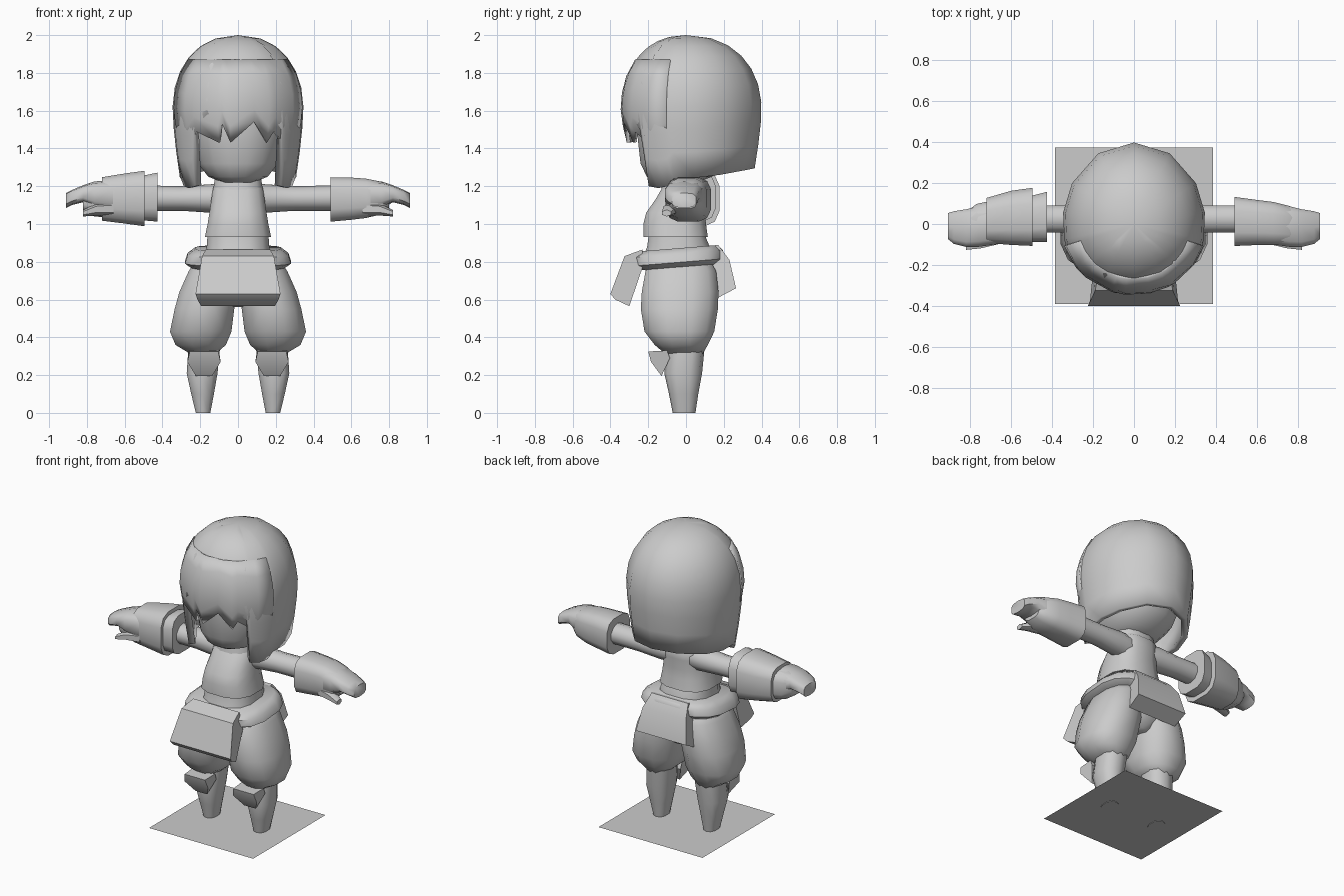
import bpy, bmesh, math

if "Cube" in bpy.data.objects:
    bpy.data.objects.remove(bpy.data.objects["Cube"])

grey = bpy.data.materials.new("light_grey")
grey.diffuse_color = (0.6, 0.6, 0.6, 1)
grey.use_nodes = True
grey.node_tree.nodes["Principled BSDF"].inputs["Base Color"].default_value = grey.diffuse_color


def finish(name, bm, angle=50, recalc=True):
    """Turn a bmesh into a smooth-shaded object with sharp edges kept."""
    bmesh.ops.remove_doubles(bm, verts=bm.verts, dist=0.0005)
    if recalc:
        bmesh.ops.recalc_face_normals(bm, faces=bm.faces)
    me = bpy.data.meshes.new(name)
    bm.to_mesh(me)
    bm.free()
    me.materials.append(grey)
    ob = bpy.data.objects.new(name, me)
    bpy.context.collection.objects.link(ob)
    bpy.ops.object.select_all(action='DESELECT')
    ob.select_set(True)
    bpy.context.view_layer.objects.active = ob
    bpy.ops.object.shade_smooth_by_angle(angle=math.radians(angle))
    return ob


def loft(name, rings, axis='z', n=12, square=1.0, side=1, tilt=0.0, angle=50):
    """Rings are (position, u0, u1, v0, v1): u,v = x,y along z, or y,z along x."""
    bm = bmesh.new()
    rows = []
    for p, u0, u1, v0, v1 in rings:
        row = []
        for i in range(n):
            a = 2 * math.pi * (i + 0.5) / n
            c, s = math.cos(a), math.sin(a)
            u = (u0 + u1) / 2 + (u1 - u0) / 2 * math.copysign(abs(c) ** square, c)
            v = (v0 + v1) / 2 + (v1 - v0) / 2 * math.copysign(abs(s) ** square, s)
            co = (side * u, v, p + tilt * v) if axis == 'z' else (side * p, u, v)
            row.append(bm.verts.new(co))
        rows.append(row)
    for a, b in zip(rows, rows[1:]):
        for i in range(n):
            j = (i + 1) % n
            bm.faces.new((a[i], a[j], b[j], b[i]))
    bm.faces.new(rows[0])
    bm.faces.new(rows[-1])
    return finish(name, bm, angle)


def prism(name, profile, cx=0.0):
    """Side profile of (y, z, half width), spanned across x."""
    bm = bmesh.new()
    l = [bm.verts.new((cx - w, y, z)) for y, z, w in profile]
    r = [bm.verts.new((cx + w, y, z)) for y, z, w in profile]
    for i in range(len(l)):
        j = (i + 1) % len(l)
        bm.faces.new((l[i], l[j], r[j], r[i]))
    bm.faces.new(l)
    bm.faces.new(r)
    return finish(name, bm, 30)


def hair_point(deg, z, grow, taper):
    """Point on the domed hair surface at an angle and a height."""
    if z > 1.6:
        k = max(0, 1 - ((z - 1.6) / 0.4) ** 2.2) ** (1 / 2.2)
    else:
        k = 1 - taper * ((1.6 - z) / 0.35) ** 1.4
    a = math.radians(deg)
    c, s = math.cos(a) * k * grow, math.sin(a) * k * grow
    return (0.35 * c, (0.40 if s > 0 else 0.34) * s, z)


def hair(name, columns, top, rows, power, grow, taper, thick):
    """Hair sheet from columns of (angle, bottom height)."""
    bm = bmesh.new()
    grid = []
    for deg, bottom in columns:
        zs = [top - (top - bottom) * (r / rows) ** power for r in range(rows + 1)]
        grid.append([bm.verts.new(hair_point(deg, z, grow, taper)) for z in zs])
    for a, b in zip(grid, grid[1:]):
        for r in range(rows):
            bm.faces.new((a[r], a[r + 1], b[r + 1], b[r]))
    ob = finish(name, bm, 50, recalc=False)
    mod = ob.modifiers.new("thickness", 'SOLIDIFY')
    mod.thickness = thick
    mod.offset = -1
    return ob


# Hair: cap with side locks, then the jagged fringe over it
half = [(-90, 1.6), (-62, 1.58), (-47, 1.5), (-42, 1.2), (-30, 1.19), (-19, 1.20),
        (-13, 1.24), (8, 1.245), (30, 1.26), (60, 1.285), (90, 1.295)]
hair("hair_cap", half + [(180 - d, z) for d, z in half[-2::-1]],
     2.0, 9, 1.7, 1.0, 0.11, 0.04)
fringe = [(-72, 1.45), (-52, 1.42), (-41, 1.49), (-18, 1.43), (-14, 1.53), (-7, 1.43),
          (14, 1.54), (28, 1.43), (34, 1.49), (55, 1.41), (72, 1.45)]
hair("hair_fringe", [(d - 90, z) for d, z in fringe], 1.87, 5, 1.0, 1.025, 0.26, 0.02)

# Head
loft("head", [(1.22, -.08, .08, -.16, .06), (1.25, -.16, .16, -.21, .14),
              (1.32, -.215, .215, -.245, .24), (1.45, -.25, .25, -.26, .3),
              (1.65, -.27, .27, -.28, .3), (1.8, -.2, .2, -.2, .22)], n=16, square=.9)

# Upper body
loft("neck", [(1.15, -.09, .09, -.1, .08), (1.3, -.08, .08, -.1, .08)])
loft("collar", [(1.18, -.135, .135, -.135, .1), (1.25, -.125, .125, -.12, .09),
                (1.26, -.1, .1, -.1, .07)], square=.8)
loft("jacket", [(.93, -.18, .18, -.23, .12), (1.0, -.165, .165, -.23, .11),
                (1.06, -.155, .155, -.215, .105), (1.13, -.145, .145, -.165, .11),
                (1.19, -.135, .135, -.13, .11), (1.22, -.11, .11, -.1, .08)], square=.75)
loft("waist", [(.8, -.18, .18, -.24, .14), (.88, -.17, .17, -.21, .13),
               (.95, -.165, .165, -.2, .1)], square=.75)

# Belt with hanging front and back flaps
loft("belt", [(.775, -.25, .25, -.25, .17), (.80, -.285, .285, -.29, .2),
              (.845, -.27, .27, -.30, .2), (.875, -.23, .23, -.25, .17)],
     square=.7, tilt=.08, n=16)
prism("front_flap", [(-.23, .865, .17), (-.325, .83, .19), (-.40, .63, .225),
                     (-.375, .60, .215), (-.30, .565, .195), (-.23, .77, .2)])
prism("back_flap", [(.10, .88, .13), (.17, .89, .135), (.23, .81, .16), (.265, .66, .185),
                    (.17, .61, .18), (.11, .77, .15)])

# Baggy trousers, lower legs and knee guards
loft("trouser_seat", [(.56, -.05, .05, -.13, .1), (.63, -.17, .17, -.2, .14),
                      (.75, -.24, .24, -.22, .165), (.86, -.2, .2, -.2, .14)], square=.8)
for s, label in ((1, "right"), (-1, "left")):
    loft(label + "_trouser_leg",
         [(.31, .12, .25, -.11, .09), (.36, .06, .335, -.17, .12),
          (.43, .03, .365, -.225, .155), (.55, .015, .34, -.245, .175),
          (.64, .0, .315, -.24, .178), (.75, .0, .265, -.22, .165),
          (.83, .03, .21, -.16, .12)], side=s, square=.85, angle=65)
    loft(label + "_lower_leg",
         [(0, .145, .225, -.07, .05), (.1, .125, .25, -.09, .065),
          (.21, .105, .275, -.115, .085), (.36, .09, .265, -.1, .1)],
         side=s, n=10, square=.8)
    prism(label + "_knee_guard",
          [(-.2, .325, .075), (-.185, .27, .088), (-.13, .195, .043),
           (-.085, .29, .08), (-.1, .33, .08)], cx=.18 * s)
    # Arm, fingers and thumb
    loft(label + "_arm", [(.06, -.09, .09, 1.05, 1.215), (.15, -.06, .1, 1.06, 1.21),
                          (.3, -.045, .095, 1.07, 1.2), (.52, -.045, .095, 1.07, 1.205)],
         axis='x', side=s, n=10)
    loft(label + "_fingers",
         [(.66, -.10, .10, 1.06, 1.235), (.76, -.115, .09, 1.08, 1.225),
          (.82, -.115, .075, 1.115, 1.205), (.88, -.10, .065, 1.10, 1.18),
          (.91, -.075, .055, 1.085, 1.165)], axis='x', side=s, n=10, square=.65)
    loft(label + "_thumb", [(.66, -.105, -.0, 1.04, 1.12), (.75, -.125, -.04, 1.045, 1.11),
                            (.82, -.13, -.075, 1.04, 1.075)], axis='x', side=s, n=6)

# Plain glove on one hand
loft("plain_glove", [(.49, -.11, .135, 1.01, 1.25), (.6, -.105, .12, 1.02, 1.248),
                     (.68, -.105, .11, 1.03, 1.242), (.76, -.105, .09, 1.05, 1.225),
                     (.8, -.08, .06, 1.08, 1.2)],
     axis='x', square=.6)
# Cuffed gauntlet on the other hand, in overlapping plates
loft("gauntlet_cuff", [(.425, -.09, .16, 1.01, 1.275), (.54, -.09, .13, 1.02, 1.25)],
     axis='x', side=-1, square=.6)
loft("gauntlet_sleeve", [(.495, -.11, .18, .985, 1.285), (.6, -.105, .165, 1.0, 1.27),
                         (.72, -.095, .13, 1.015, 1.25)],
     axis='x', side=-1, square=.6)
loft("gauntlet_hand", [(.68, -.1, .12, 1.03, 1.225), (.77, -.1, .1, 1.04, 1.22),
                       (.82, -.09, .06, 1.07, 1.2)],
     axis='x', side=-1, square=.6)

# Base sheet under the feet
bm = bmesh.new()
bm.faces.new([bm.verts.new(p) for p in ((-.385, -.39, .003), (.385, -.39, .003),
                                        (.385, .375, .003), (-.385, .375, .003))])
finish("base_sheet", bm, recalc=False)
